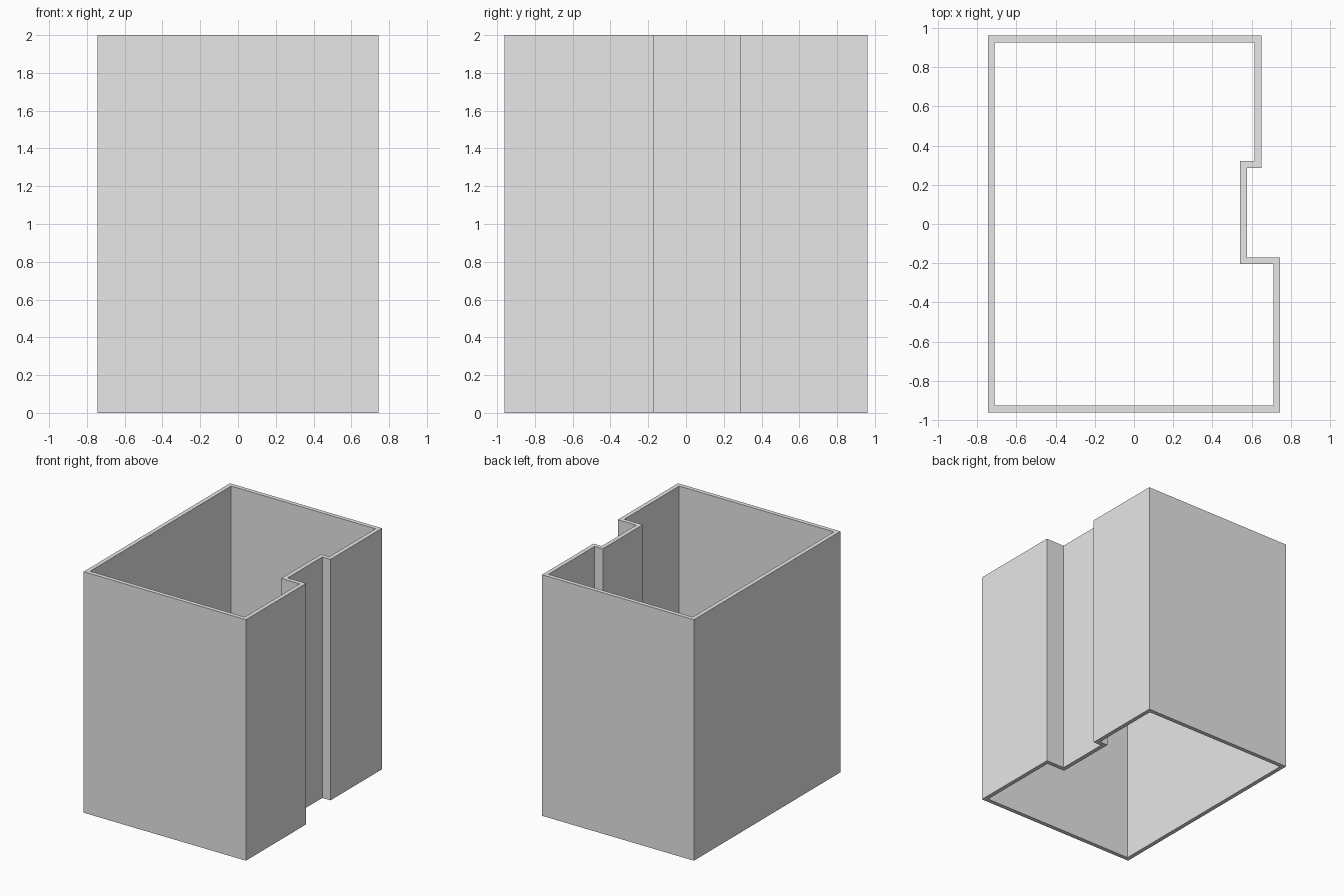
import bpy
import bmesh

HEIGHT = 2.0
WALL = 0.035

if "Cube" in bpy.data.objects:
    bpy.data.objects.remove(bpy.data.objects["Cube"], do_unlink=True)

# Plain grey
grey = bpy.data.materials.new("plain grey")
grey.use_nodes = True
colour = (0.8, 0.8, 0.8, 1.0)
grey.diffuse_color = colour
grey.node_tree.nodes["Principled BSDF"].inputs["Base Color"].default_value = colour

# Outer plan of the wall, counter-clockwise, with the recess on the +x side
outer = [
    (-0.745, -0.96), (0.745, -0.96), (0.745, -0.17), (0.575, -0.17),
    (0.575, 0.285), (0.65, 0.285), (0.65, 0.96), (-0.745, 0.96),
]


def inset(points, distance):
    """Offset a right-angled counter-clockwise outline inwards."""
    result = []
    for i, (x, y) in enumerate(points):
        for ax, ay, bx, by in (
            (*points[i - 1], x, y),
            (x, y, *points[(i + 1) % len(points)]),
        ):
            if abs(bx - ax) < 1e-6:
                x -= distance if by > ay else -distance
            else:
                y += distance if bx > ax else -distance
        result.append((x, y))
    return result


# Wall ring, open at top and bottom
bm = bmesh.new()
rings = [
    [bm.verts.new((x, y, z)) for x, y in plan]
    for plan, z in (
        (outer, 0), (outer, HEIGHT),
        (inset(outer, WALL), HEIGHT), (inset(outer, WALL), 0),
    )
]
count = len(outer)
for r, lower in enumerate(rings):
    upper = rings[(r + 1) % len(rings)]
    for i in range(count):
        j = (i + 1) % count
        bm.faces.new((lower[i], lower[j], upper[j], upper[i]))
bmesh.ops.recalc_face_normals(bm, faces=bm.faces)

mesh = bpy.data.meshes.new("recessed_wall")
bm.to_mesh(mesh)
bm.free()
mesh.materials.append(grey)
wall = bpy.data.objects.new("recessed_wall", mesh)
bpy.context.collection.objects.link(wall)
